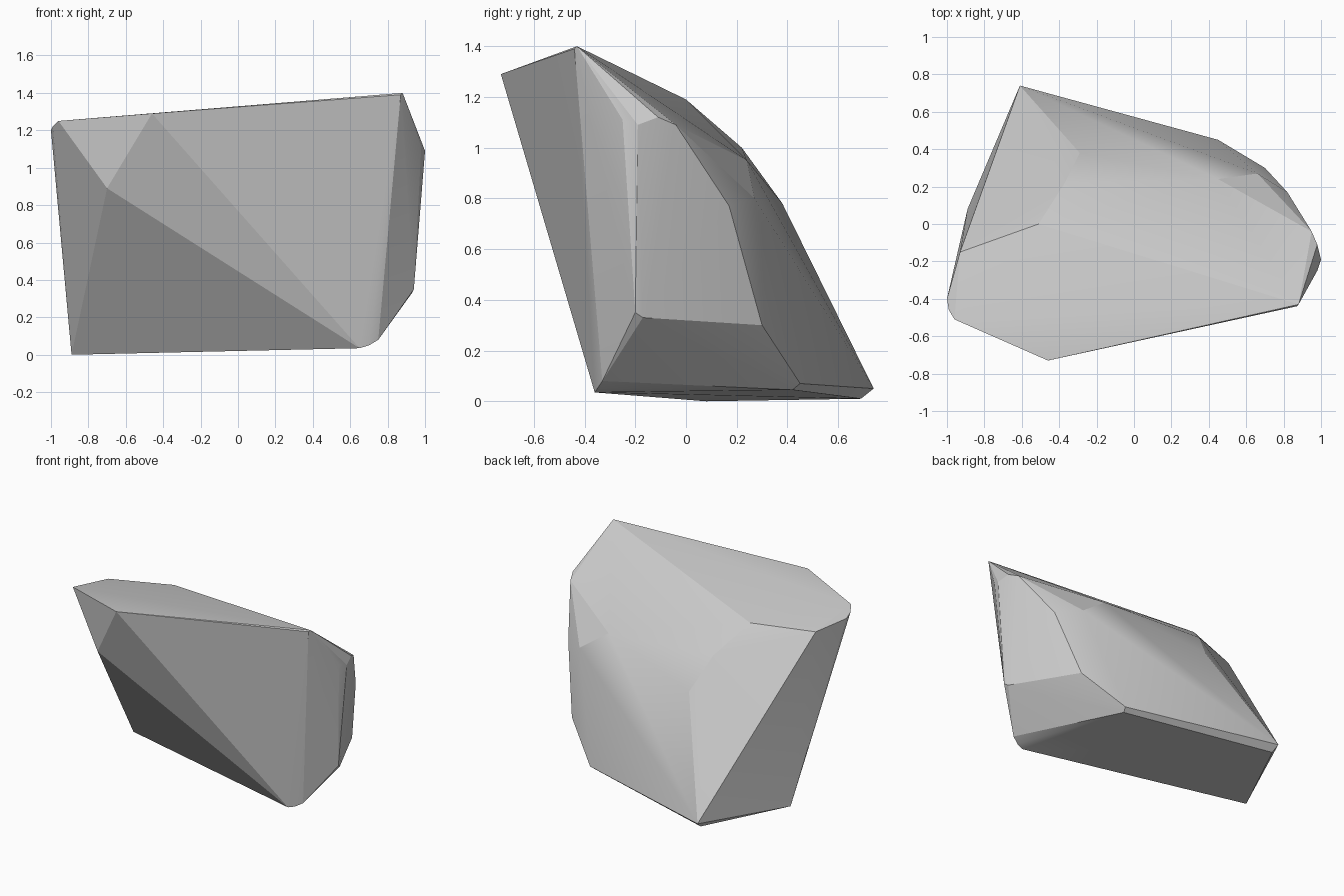
import bpy, bmesh, math

# Corner points of the rock, grouped by region
front = [(-0.46, -0.73, 1.29), (0.88, -0.43, 1.40), (0.87, -0.44, 1.39),
         (-0.70, -0.60, 0.89), (0.65, -0.36, 0.035)]
left = [(-0.96, -0.51, 1.25), (-1.0, -0.40, 1.20), (-0.99, -0.46, 1.22),
        (-0.93, -0.15, 1.18), (-0.89, 0.08, 0.0)]
right = [(1.0, -0.19, 1.09), (0.98, -0.25, 1.11), (0.98, -0.11, 1.12),
         (0.95, -0.04, 1.09), (0.94, -0.20, 0.35), (0.93, -0.17, 0.33),
         (0.82, 0.17, 0.77), (0.70, 0.30, 0.30)]
back = [(-0.61, 0.74, 0.05), (-0.60, 0.69, 0.01), (0.45, 0.45, 0.07),
        (0.44, 0.42, 0.045), (0.75, -0.33, 0.08), (0.70, -0.35, 0.05)]
top = [(-0.51, 0.0, 1.19), (-0.37, 0.22, 1.0), (-0.29, 0.38, 0.78),
       (0.45, 0.24, 0.95), (0.66, 0.27, 0.80)]

# Rock: convex hull with flat facets
bm = bmesh.new()
for p in front + left + right + back + top:
    bm.verts.new(p)
res = bmesh.ops.convex_hull(bm, input=bm.verts[:])
loose = [v for v in bm.verts if not v.link_faces]
bmesh.ops.delete(bm, geom=loose, context='VERTS')
bmesh.ops.recalc_face_normals(bm, faces=bm.faces[:])
mesh = bpy.data.meshes.new("rock")
bm.to_mesh(mesh)
bm.free()
rock = bpy.data.objects.new("rock", mesh)
bpy.context.collection.objects.link(rock)

# Soft shading on shallow edges only
bpy.context.view_layer.objects.active = rock
rock.select_set(True)
bpy.ops.object.shade_smooth_by_angle(angle=math.radians(15))
